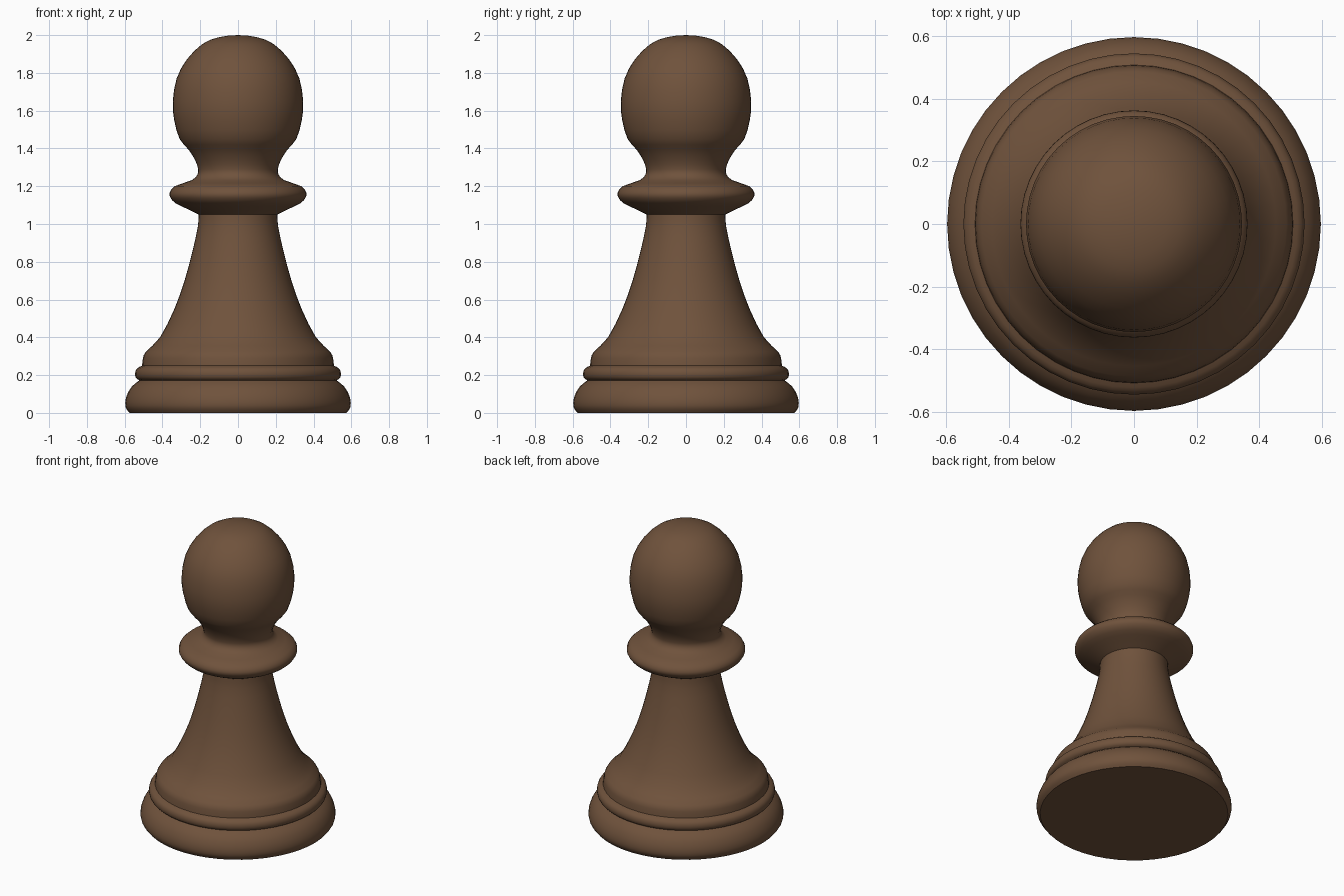
import bpy, bmesh, math
from mathutils import Vector

if "Cube" in bpy.data.objects:
    bpy.data.objects.remove(bpy.data.objects["Cube"])

SEGMENTS = 48

# Turned profile (radius, height), split where the surface has a crisp crease
foot = [(.575, 0), (.593, .025), (.597, .055), (.588, .095), (.562, .14), (.522, .172)]
bead = [(.522, .172), (.540, .185), (.545, .21), (.535, .235), (.508, .25)]
stem = [(.508, .25), (.503, .29), (.487, .325), (.413, .40), (.337, .55),
        (.283, .70), (.240, .86), (.213, .985), (.208, 1.05)]
collar_and_head = [(.208, 1.05), (.265, 1.078), (.330, 1.11), (.357, 1.138), (.362, 1.165),
                   (.335, 1.20), (.245, 1.232), (.216, 1.26), (.211, 1.29), (.228, 1.34),
                   (.263, 1.395), (.309, 1.45), (.338, 1.55), (.345, 1.65), (.325, 1.77),
                   (.272, 1.87), (.190, 1.952), (.105, 1.988), (0, 2.0)]


def smooth_curve(pts, steps=2):
    """Catmull-Rom curve through the profile points."""
    p = [Vector(q) for q in pts]
    p = [2 * p[0] - p[1]] + p + [2 * p[-1] - p[-2]]
    if pts[-1][0] == 0:
        p[-1] = Vector((-p[-3].x, p[-3].y))   # mirror across the axis
    out = []
    for a, b, c, d in zip(p, p[1:], p[2:], p[3:]):
        for i in range(steps):
            t = i / steps
            out.append(.5 * (2 * b + (c - a) * t + (2 * a - 5 * b + 4 * c - d) * t**2
                             + (3 * b - a - 3 * c + d) * t**3))
    return out + [p[-2]]


def lathe(name, sections, material):
    bm = bmesh.new()
    rings, creases = [], [0]
    for section in sections:
        curve = smooth_curve(section)
        for r, z in curve[1 if rings else 0:]:
            if r < 1e-5:
                rings.append([bm.verts.new((0, 0, z))])
            else:
                angles = [2 * math.pi * i / SEGMENTS for i in range(SEGMENTS)]
                rings.append([bm.verts.new((r * math.cos(a), r * math.sin(a), z)) for a in angles])
        creases.append(len(rings) - 1)
    for lo, hi in zip(rings, rings[1:]):
        for i in range(SEGMENTS):
            j = (i + 1) % SEGMENTS
            if len(hi) == 1:
                bm.faces.new((lo[i], lo[j], hi[0]))
            else:
                bm.faces.new((lo[i], lo[j], hi[j], hi[i]))
    bm.faces.new(rings[0][::-1])              # flat underside
    for f in bm.faces:
        f.smooth = True
    for k in creases[:-1]:                    # keep the turned grooves crisp
        for i in range(SEGMENTS):
            bm.edges.get((rings[k][i], rings[k][(i + 1) % SEGMENTS])).smooth = False
    mesh = bpy.data.meshes.new(name)
    bm.to_mesh(mesh)
    bm.free()
    mesh.materials.append(material)
    obj = bpy.data.objects.new(name, mesh)
    bpy.context.collection.objects.link(obj)
    return obj


# Dark wood
wood = bpy.data.materials.new("dark_wood")
wood.diffuse_color = (.16, .085, .045, 1)
wood.use_nodes = True
wood.node_tree.nodes["Principled BSDF"].inputs["Base Color"].default_value = wood.diffuse_color

lathe("pawn", [foot, bead, stem, collar_and_head], wood)
